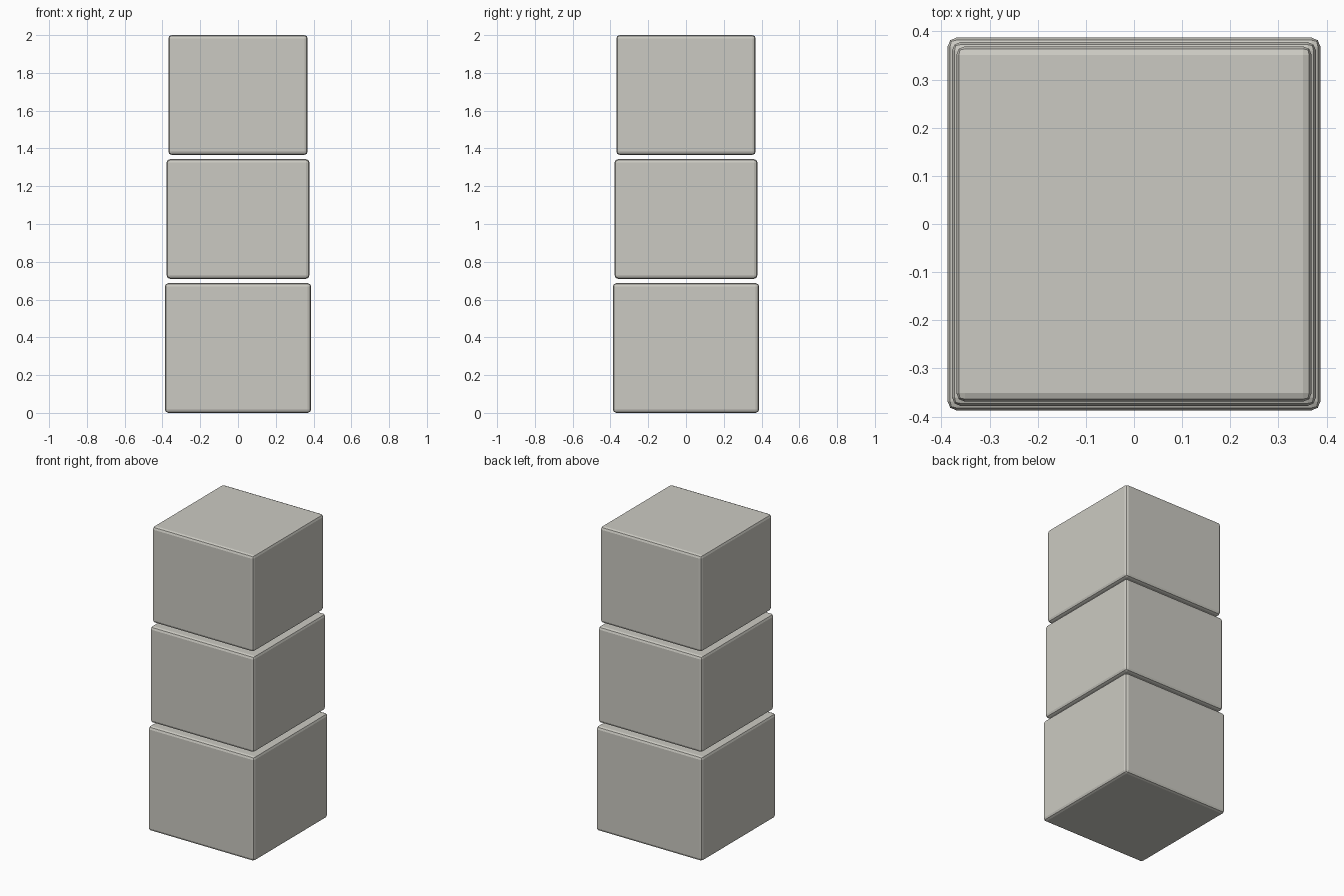
import bpy
import bmesh

cube = bpy.data.objects.get("Cube")
if cube:
    bpy.data.objects.remove(cube, do_unlink=True)

# Warm grey stone
stone = bpy.data.materials.new("warm_grey")
stone.use_nodes = True
colour = (0.60, 0.59, 0.54, 1)
stone.diffuse_color = colour
stone.node_tree.nodes["Principled BSDF"].inputs["Base Color"].default_value = colour


def block(name, half, bottom, top):
    """Square block with narrow rounded edges."""
    mesh = bpy.data.meshes.new(name)
    bm = bmesh.new()
    bmesh.ops.create_cube(bm, size=2)
    for v in bm.verts:
        v.co.x *= half
        v.co.y *= half
        v.co.z = top if v.co.z > 0 else bottom
    bmesh.ops.bevel(bm, geom=bm.edges[:], offset=0.018, offset_type='OFFSET',
                    segments=2, profile=0.5, affect='EDGES')
    bm.to_mesh(mesh)
    bm.free()
    mesh.materials.append(stone)
    obj = bpy.data.objects.new(name, mesh)
    bpy.context.collection.objects.link(obj)


# Three separate stacked blocks, each slightly narrower than the one below
block("bottom_block", 0.387, 0.0, 0.687)
block("middle_block", 0.378, 0.71, 1.343)
block("top_block", 0.369, 1.366, 2.0)
